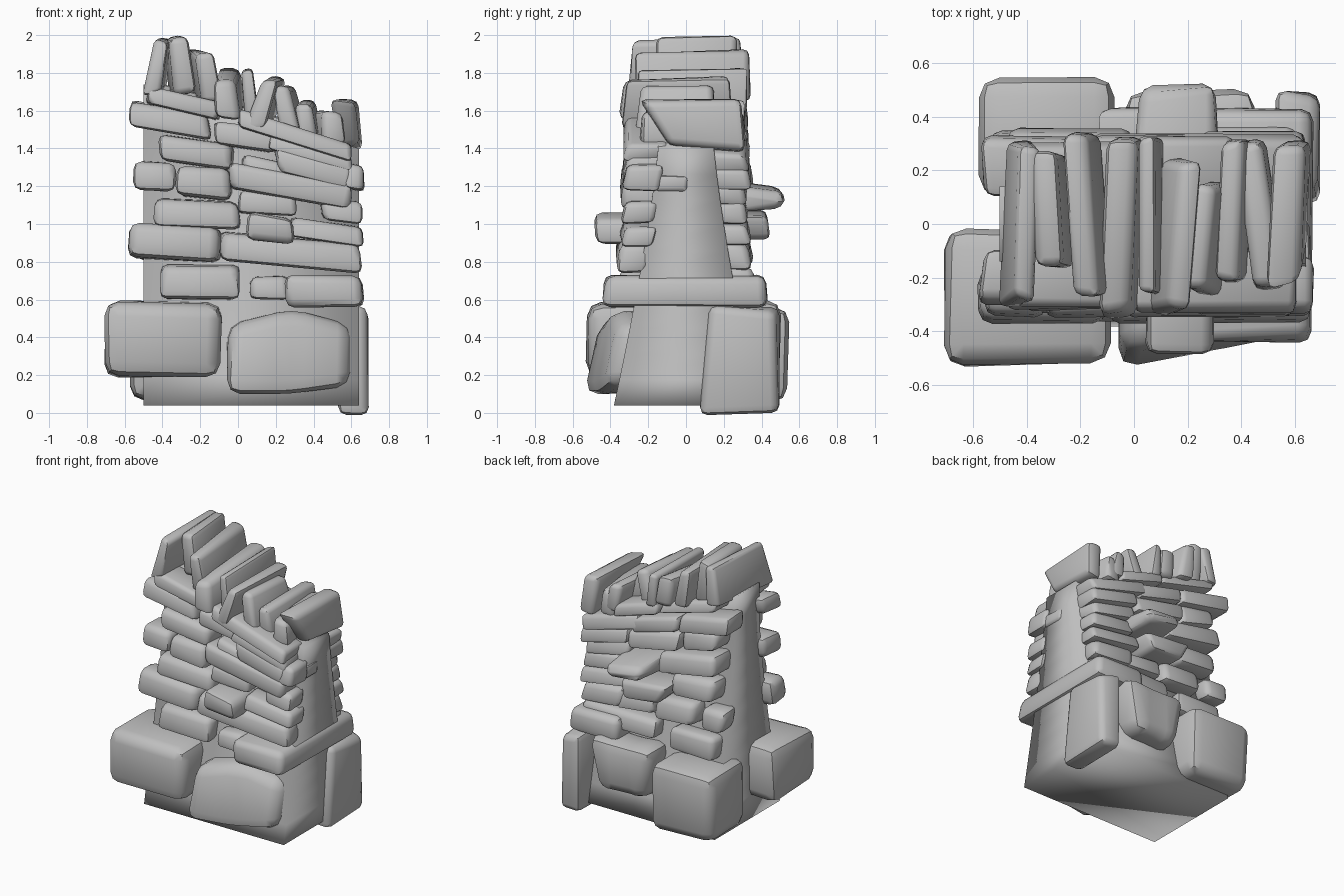
import bpy
import bmesh
import random
from math import radians, tan
from mathutils import Vector

random.seed(7)
default_cube = bpy.data.objects.get("Cube")
if default_cube:
    bpy.data.objects.remove(default_cube, do_unlink=True)

stone_grey = bpy.data.materials.new("stone_grey")
stone_grey.use_nodes = True
grey = (0.52, 0.52, 0.52, 1.0)
stone_grey.diffuse_color = grey
stone_grey.node_tree.nodes["Principled BSDF"].inputs["Base Color"].default_value = grey


def finish(name, bm, angle):
    """Turn a bmesh into a smooth shaded object with sharp creases kept."""
    bmesh.ops.recalc_face_normals(bm, faces=bm.faces)
    mesh = bpy.data.meshes.new(name)
    bm.to_mesh(mesh)
    bm.free()
    mesh.materials.append(stone_grey)
    obj = bpy.data.objects.new(name, mesh)
    bpy.context.collection.objects.link(obj)
    for poly in mesh.polygons:
        poly.use_smooth = True
    mesh.set_sharp_from_angle(angle=radians(angle))
    return obj


def stone(name, low, high, tilt=0, lean=0, yaw=0, pitch=0, rough=0.12, cuts=0, taper=None):
    """Rough bevelled block between two corners, sheared by four angles."""
    low, high = Vector(low), Vector(high)
    size, centre = high - low, (low + high) / 2
    bm = bmesh.new()
    bmesh.ops.create_cube(bm, size=1)
    if cuts:
        along_x = [e for e in bm.edges if abs(e.verts[0].co.x - e.verts[1].co.x) > 0.5]
        bmesh.ops.subdivide_edges(bm, edges=along_x, cuts=cuts)
    for v in bm.verts:
        # corners are chipped or swollen by a random amount
        p = Vector([v.co[i] * size[i] - (1 if v.co[i] > 0 else -1)
                    * random.uniform(-0.3, 0.6) * min(rough * size[i], 0.05) for i in range(3)])
        if taper:
            taper(p, size)
        p.z += tan(radians(tilt)) * p.x + tan(radians(pitch)) * p.y
        p.x += tan(radians(lean)) * p.z + tan(radians(yaw)) * p.y
        v.co = centre + p
    bmesh.ops.bevel(bm, geom=list(bm.edges), offset=min(0.075, 0.26 * min(size)),
                    segments=2, profile=0.5, affect='EDGES', clamp_overlap=True)
    return finish(name, bm, 45)


def half_depth(z):
    """Half thickness of the battered core at a height."""
    return 0.14 + 0.25 * max(0, 1 - z / 1.5) ** 1.3


# Mortar core: battered sides, sloping top
bm = bmesh.new()
rings = []
steps = 10
for i in range(steps + 1):
    ring = []
    for x, y_sign, top in ((-0.5, -1, 1.74), (0.64, -1, 1.4), (0.64, 1, 1.4), (-0.5, 1, 1.74)):
        z = 0.04 + (top - 0.04) * i / steps
        ring.append(bm.verts.new((x, y_sign * half_depth(z), z)))
    rings.append(ring)
for a, b in zip(rings, rings[1:]):
    for k in range(4):
        n = (k + 1) % 4
        bm.faces.new((a[k], a[n], b[n], b[k]))
bm.faces.new(rings[0][::-1])
bm.faces.new(rings[-1])
finish("mortar_core", bm, 180)


# Foundation boulders
def dome(p, size):
    """High in the middle, leaning back, with the face turned away to one end."""
    if p.z > 0:
        p.z -= 0.2 * size.z * abs(p.x) / (size.x / 2)
        p.y += 0.08
    elif p.x > 0.1:
        p.z += 0.1 * size.z
    if p.y < 0:
        p.y += 0.12 * (p.x / size.x + 0.5)


def keel(p, size):
    """Underside shorter than the top."""
    if p.z < 0:
        p.x *= 0.7


def nose(p, size):
    """Outer end drawn to a blunt point."""
    if p.y > 0:
        p.z = p.z * 0.55 - 0.1 * size.z
        p.x *= 0.85


def prow(p, size):
    """Inner side of the top cut back."""
    if p.z > 0 and p.y < 0:
        p.y += 0.05


stone("front_boulder_right", (-0.7, -0.53, 0.19), (-0.09, -0.02, 0.59), rough=0.08)
stone("front_boulder_left", (-0.06, -0.55, 0.1), (0.61, -0.2, 0.56), rough=0.06, cuts=1, taper=dome)
stone("back_boulder_right", (-0.59, 0.1, 0.06), (-0.08, 0.54, 0.57), rough=0.08)
stone("back_boulder_middle", (-0.07, 0.2, 0.2), (0.46, 0.5, 0.6), cuts=1, taper=keel)
stone("back_boulder_left", (0.53, 0.07, 0.0), (0.69, 0.49, 0.56), rough=0.1, taper=prow)
stone("end_through_stone", (0.25, -0.44, 0.56), (0.67, 0.43, 0.73), rough=0.08)


# Walling courses: x start, x end, mid height, thickness, tilt
front_lower = [
    (-0.42, 0.02, 0.69, 0.18, 0), (0.06, 0.27, 0.66, 0.12, 0),
    (-0.6, -0.08, 0.9, 0.18, -4), (-0.1, 0.65, 0.85, 0.15, -5),
    (-0.45, 0.02, 1.05, 0.15, -3), (0.28, 0.66, 0.96, 0.1, -9),
]
front_middle = [
    (-0.55, -0.33, 1.25, 0.15, -3), (-0.33, -0.03, 1.22, 0.16, -6),
    (0.0, 0.32, 1.11, 0.11, -3), (-0.05, 0.61, 1.2, 0.13, -10),
    (0.44, 0.66, 1.07, 0.11, -6), (-0.44, -0.02, 1.38, 0.14, -8),
    (0.02, 0.26, 1.29, 0.11, -12), (0.2, 0.61, 1.29, 0.13, -14),
]
front_upper = [
    (-0.13, 0.21, 1.46, 0.12, -7), (0.16, 0.61, 1.38, 0.09, -16),
    (-0.58, -0.15, 1.55, 0.13, -10), (-0.49, -0.09, 1.64, 0.09, -13),
    (0.0, 0.6, 1.47, 0.09, -17), (0.56, 0.67, 1.25, 0.13, -12),
]
back_lower = [
    (-0.47, -0.1, 0.67, 0.16, 0), (0.0, 0.62, 0.7, 0.13, 0),
    (-0.54, -0.34, 0.88, 0.15, -3), (-0.31, 0.04, 0.87, 0.15, -4),
    (0.04, 0.33, 0.85, 0.12, -5), (0.28, 0.63, 0.84, 0.14, -4),
    (0.22, 0.63, 0.97, 0.1, -8),
]
back_middle = [
    (-0.46, -0.09, 1.07, 0.16, -5), (-0.47, 0.0, 1.24, 0.14, -9),
    (0.27, 0.63, 1.08, 0.11, -9), (0.24, 0.63, 1.19, 0.11, -12),
    (-0.18, 0.26, 1.34, 0.13, -12), (0.24, 0.64, 1.28, 0.11, -14),
]
back_upper = [
    (-0.47, -0.16, 1.42, 0.14, -12), (-0.56, -0.14, 1.55, 0.12, -11),
    (-0.17, 0.22, 1.46, 0.1, -15), (0.18, 0.64, 1.38, 0.1, -15),
    (0.0, 0.36, 1.53, 0.09, -17), (-0.46, 0.0, 1.65, 0.08, -15),
]


def lay(name, course, side):
    def batter(p, size):
        """Lean the face back with the wall."""
        if p.z > 0:
            p.y -= side * 0.025

    for i, (x_start, x_end, z, thick, tilt) in enumerate(course):
        outer = 0.415 - 0.06 * z + random.uniform(-0.015, 0.02)
        inner = half_depth(z) - 0.03
        y_low, y_high = sorted((side * inner, side * outer))
        half = thick / 2 + 0.004
        stone(f"{name}_{i + 1}", (x_start, y_low, z - half), (x_end, y_high, z + half),
              tilt=tilt, taper=batter)


lay("front_lower_stone", front_lower, -1)
lay("front_middle_stone", front_middle, -1)
lay("front_upper_stone", front_upper, -1)
lay("back_lower_stone", back_lower, 1)
lay("back_middle_stone", back_middle, 1)
lay("back_upper_stone", back_upper, 1)

# Stones that jut out of the faces and the low end
stone("front_jutting_stone", (0.04, -0.49, 0.9), (0.3, -0.14, 1.05), tilt=-8)
stone("back_jutting_stone_low", (-0.14, 0.1, 0.93), (0.26, 0.44, 1.06), tilt=-4, taper=keel)
stone("back_jutting_stone_high", (-0.02, 0.1, 1.07), (0.33, 0.52, 1.24), tilt=-6, taper=nose)
stone("end_jutting_stone", (0.5, -0.16, 1.17), (0.66, 0.01, 1.26))


# Upright coping slabs along the sloping top
def wedge(p, size):
    """Thinner towards the top edge."""
    if p.z > 0:
        p.x *= 0.8
        p.y *= 0.96


def ship(p, size):
    """Underside cut away at the front."""
    if p.z < 0 and p.y < 0:
        p.y += 0.15
        p.z += 0.03


# x, thickness, bottom, top, y front, y back, lean, yaw, pitch
coping = [
    (-0.42, 0.1, 1.69, 1.98, -0.3, 0.31, 9, 2, 2), (-0.31, 0.13, 1.68, 2.0, -0.17, 0.28, -7, -3, 0),
    (-0.18, 0.12, 1.64, 1.92, -0.28, 0.34, -9, -4, 2), (-0.05, 0.14, 1.58, 1.8, -0.35, 0.34, -5, 3, 5),
    (0.06, 0.08, 1.56, 1.82, -0.28, 0.34, -6, 0, 2), (0.15, 0.12, 1.51, 1.77, -0.34, 0.26, 18, 4, 3),
    (0.27, 0.11, 1.48, 1.73, -0.26, 0.15, -12, 6, 0),
]
coping_end = [
    (0.37, 0.11, 1.45, 1.65, -0.23, 0.33, -8, 3, 2), (0.47, 0.13, 1.41, 1.6, -0.26, 0.31, -4, -8, 0),
    (0.58, 0.13, 1.38, 1.66, -0.25, 0.31, -6, 2, 0),
]
slabs = coping + coping_end
for i, (x, thick, bottom, top, front, back, lean, yaw, pitch) in enumerate(slabs):
    stone(f"coping_slab_{i + 1}", (x - thick / 2, front, bottom), (x + thick / 2, back, top),
          lean=lean, yaw=yaw, pitch=pitch, taper=ship if i == len(slabs) - 1 else wedge)
